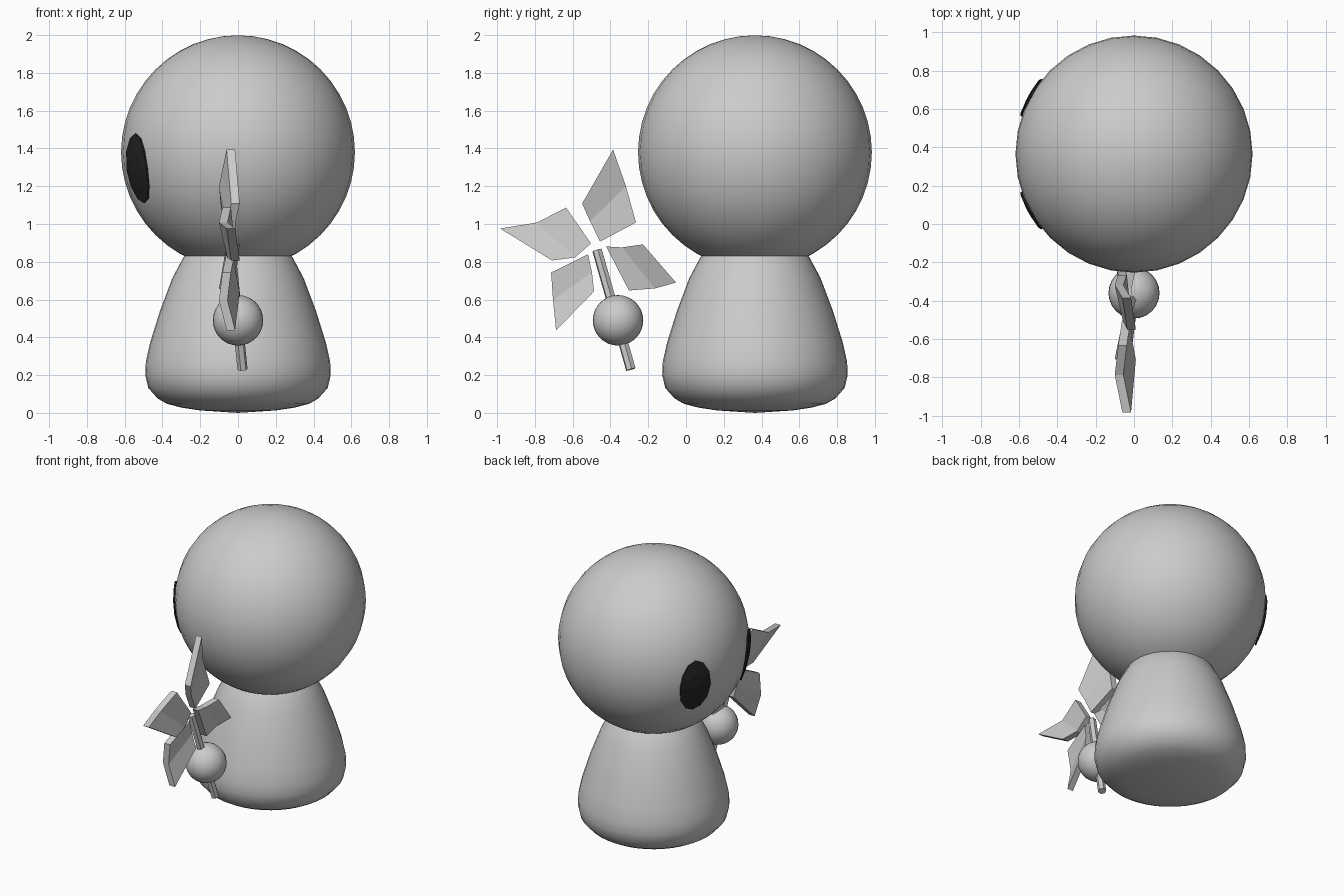
import bpy, bmesh, math
from mathutils import Vector

if "Cube" in bpy.data.objects:
    bpy.data.objects.remove(bpy.data.objects["Cube"])

AXIS_Y = 0.365                      # head and body share this vertical axis
HEAD = Vector((0, AXIS_Y, 1.38))


def material(name, value):
    m = bpy.data.materials.new(name)
    m.diffuse_color = (value, value, value, 1)
    m.use_nodes = True
    m.node_tree.nodes["Principled BSDF"].inputs["Base Color"].default_value = m.diffuse_color
    return m


grey = material("light grey", 0.6)
black = material("soft black", 0.018)


def make(name, bm, mat, smooth=True):
    bmesh.ops.recalc_face_normals(bm, faces=bm.faces)
    me = bpy.data.meshes.new(name)
    bm.to_mesh(me)
    bm.free()
    me.materials.append(mat)
    for p in me.polygons:
        p.use_smooth = smooth
    ob = bpy.data.objects.new(name, me)
    bpy.context.collection.objects.link(ob)
    return ob


def ball(name, centre, radius, segs, rings):
    bm = bmesh.new()
    bmesh.ops.create_uvsphere(bm, u_segments=segs, v_segments=rings, radius=radius)
    make(name, bm, grey).location = centre


# Head and hand
ball("head", HEAD, 0.619, 32, 24)
ball("hand", (0, -0.36, 0.49), 0.1335, 24, 16)

# Body: lathed rounded cone, its top hidden inside the head
profile = [(0, 0), (0.2, 0.013), (0.3, 0.028), (0.376, 0.048), (0.425, 0.076),
           (0.475, 0.132), (0.491, 0.2), (0.488, 0.27), (0.466, 0.37), (0.413, 0.54),
           (0.347, 0.715), (0.288, 0.825), (0.22, 0.9), (0, 0.94)]
bm = bmesh.new()
vs = [bm.verts.new((r, 0, z)) for r, z in profile]
edges = [bm.edges.new(pair) for pair in zip(vs, vs[1:])]
bmesh.ops.spin(bm, geom=vs + edges, cent=(0, 0, 0), axis=(0, 0, 1),
               angle=math.tau, steps=40)
bmesh.ops.remove_doubles(bm, verts=bm.verts, dist=0.0005)
make("body", bm, grey).location = (0, AXIS_Y, 0)

# Eyes: thin oval plates wrapped on the head, which looks towards -x
N = 12
for side, label in ((-1, "right"), (1, "left")):
    az, el = math.radians(28.8), math.radians(-8.2)
    n = Vector((-math.cos(az) * math.cos(el), side * math.sin(az) * math.cos(el), math.sin(el)))
    t = Vector((0, 0, 1)).cross(n).normalized()
    u = n.cross(t)
    bm = bmesh.new()

    def on_head(k, f, r):
        a = math.tau * k / N
        d = n * 0.63 + t * (0.113 * f * math.cos(a)) + u * (0.195 * f * math.sin(a))
        return bm.verts.new(HEAD + d.normalized() * r)

    mid = on_head(0, 0, 0.63)
    rings = [[on_head(k, f, r) for k in range(N)]
             for f, r in ((0.5, 0.63), (1, 0.63), (1, 0.621))]
    for k in range(N):
        j = (k + 1) % N
        bm.faces.new((mid, rings[0][k], rings[0][j]))
        for a, b in zip(rings, rings[1:]):
            bm.faces.new((a[k], b[k], b[j], a[j]))
    bm.faces.new(rings[2][::-1])
    make(label + "_eye", bm, black, False)

# Stick held by the hand
low, high = Vector((0.024, -0.292, 0.23)), Vector((-0.04, -0.471, 0.862))
bm = bmesh.new()
bmesh.ops.create_cone(bm, cap_ends=True, segments=6, radius1=0.027, radius2=0.027,
                      depth=(high - low).length)
stick = make("stick", bm, grey, False)
stick.location = (low + high) / 2
stick.rotation_euler = (high - low).to_track_quat('Z', 'Y').to_euler()

# Pinwheel blades: (y, z) of tip, lead corner, lead fold, root, trail corner, trail fold
blades = {
    "top": [(-0.386, 1.394), (-0.55, 1.108), (-0.508, 1.015), (-0.455, 0.907),
            (-0.265, 1.008), (-0.318, 1.2)],
    "front": [(-0.984, 0.976), (-0.709, 0.807), (-0.587, 0.823), (-0.503, 0.897),
              (-0.635, 1.087), (-0.788, 1.008)],
    "bottom": [(-0.688, 0.437), (-0.487, 0.643), (-0.498, 0.745), (-0.519, 0.839),
               (-0.714, 0.743), (-0.704, 0.595)],
    "back": [(-0.053, 0.69), (-0.228, 0.892), (-0.339, 0.876), (-0.423, 0.881),
             (-0.302, 0.648), (-0.164, 0.659)],
}
bend = (-0.038, -0.013, -0.035, -0.04, -0.06, -0.078)   # x of each point
for label, pts in blades.items():
    bm = bmesh.new()
    sides = [[bm.verts.new((x + h, y, z)) for x, (y, z) in zip(bend, pts)]
             for h in (0.0225, -0.0225)]
    for s in sides:
        bm.faces.new((s[0], s[1], s[2], s[5]))
        bm.faces.new((s[5], s[2], s[3], s[4]))
    for k in range(6):
        j = (k + 1) % 6
        bm.faces.new((sides[0][k], sides[0][j], sides[1][j], sides[1][k]))
    make(label + "_pinwheel_blade", bm, grey, False)
